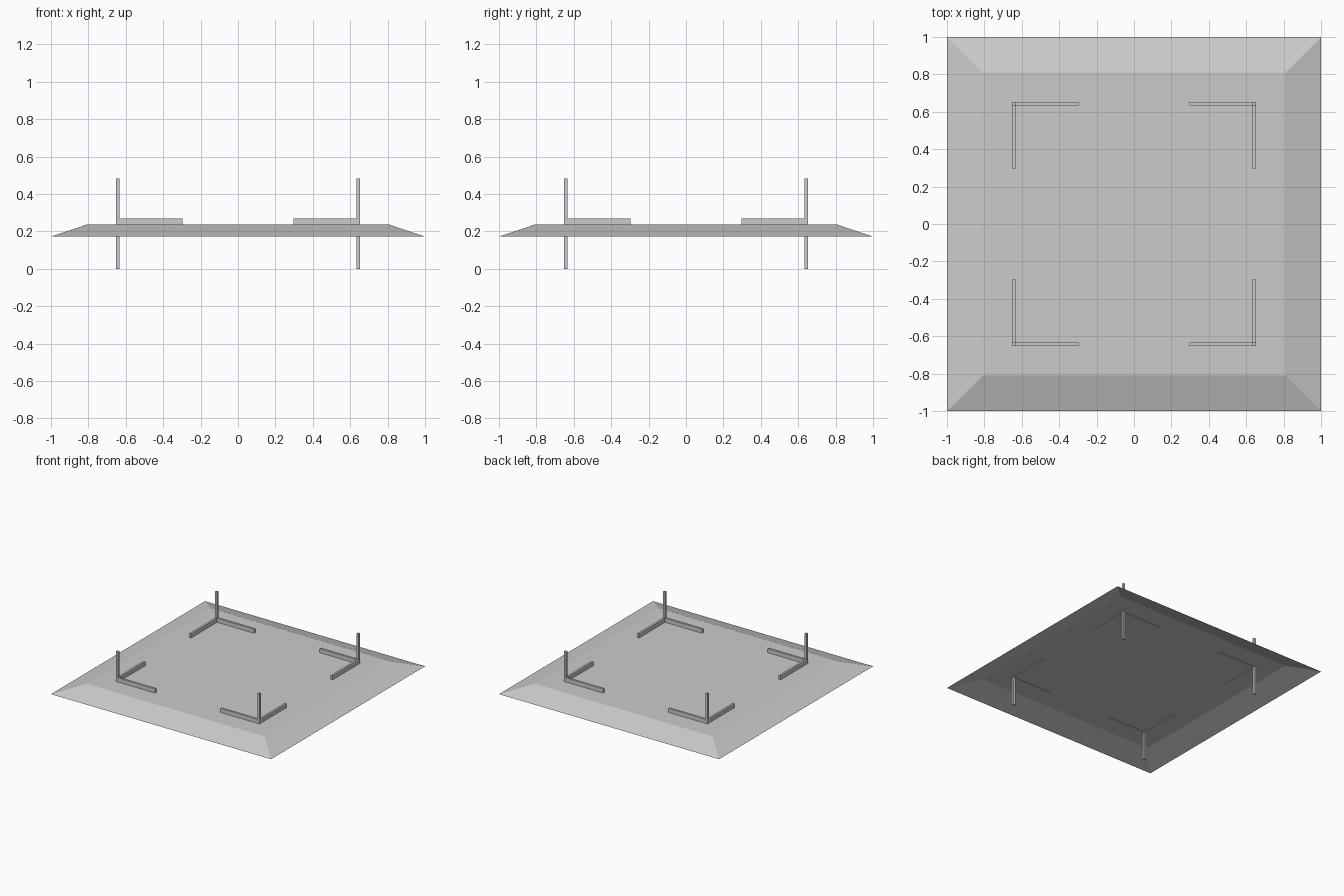
import bpy, bmesh

if "Cube" in bpy.data.objects:
    bpy.data.objects.remove(bpy.data.objects["Cube"])

TOP_Z, RIM_Z = 0.236, 0.172      # flat panel height, lower rim height
INNER, OUTER = 0.81, 1.0         # half sizes of the panel and the rim
POST, T = 0.643, 0.0175          # post centre offset, bar thickness
RAIL_END = 0.298


def make_object(name, bm):
    mesh = bpy.data.meshes.new(name)
    bm.to_mesh(mesh)
    bm.free()
    ob = bpy.data.objects.new(name, mesh)
    bpy.context.collection.objects.link(ob)
    return ob


def box(name, lo, hi):
    bm = bmesh.new()
    bmesh.ops.create_cube(bm, size=1)
    for v in bm.verts:
        v.co = [(a + b) / 2 + c * (b - a) for a, b, c in zip(lo, hi, v.co)]
    bmesh.ops.recalc_face_normals(bm, faces=bm.faces)
    return make_object(name, bm)


# Thin canopy sheet: flat square with four skirts sloping down
bm = bmesh.new()
corners = [(-1, -1), (1, -1), (1, 1), (-1, 1)]
inner = [bm.verts.new((x * INNER, y * INNER, TOP_Z)) for x, y in corners]
outer = [bm.verts.new((x * OUTER, y * OUTER, RIM_Z)) for x, y in corners]
bm.faces.new(inner)
for i in range(4):
    j = (i + 1) % 4
    bm.faces.new((outer[i], outer[j], inner[j], inner[i]))
make_object("canopy_sheet", bm)

# Corner posts through the sheet, each with two short rails
h = T / 2
rail_lo, rail_hi = 0.231, 0.27
for x, y in corners:
    name = ("back" if y > 0 else "front") + ("_right" if x > 0 else "_left")
    px, py = x * POST, y * POST
    box(name + "_post", (px - h, py - h, 0), (px + h, py + h, 0.484))
    xs = sorted((px, x * RAIL_END))
    ys = sorted((py, y * RAIL_END))
    box(name + "_rail_x", (xs[0], py - h, rail_lo), (xs[1], py + h, rail_hi))
    box(name + "_rail_y", (px - h, ys[0], rail_lo), (px + h, ys[1], rail_hi))
